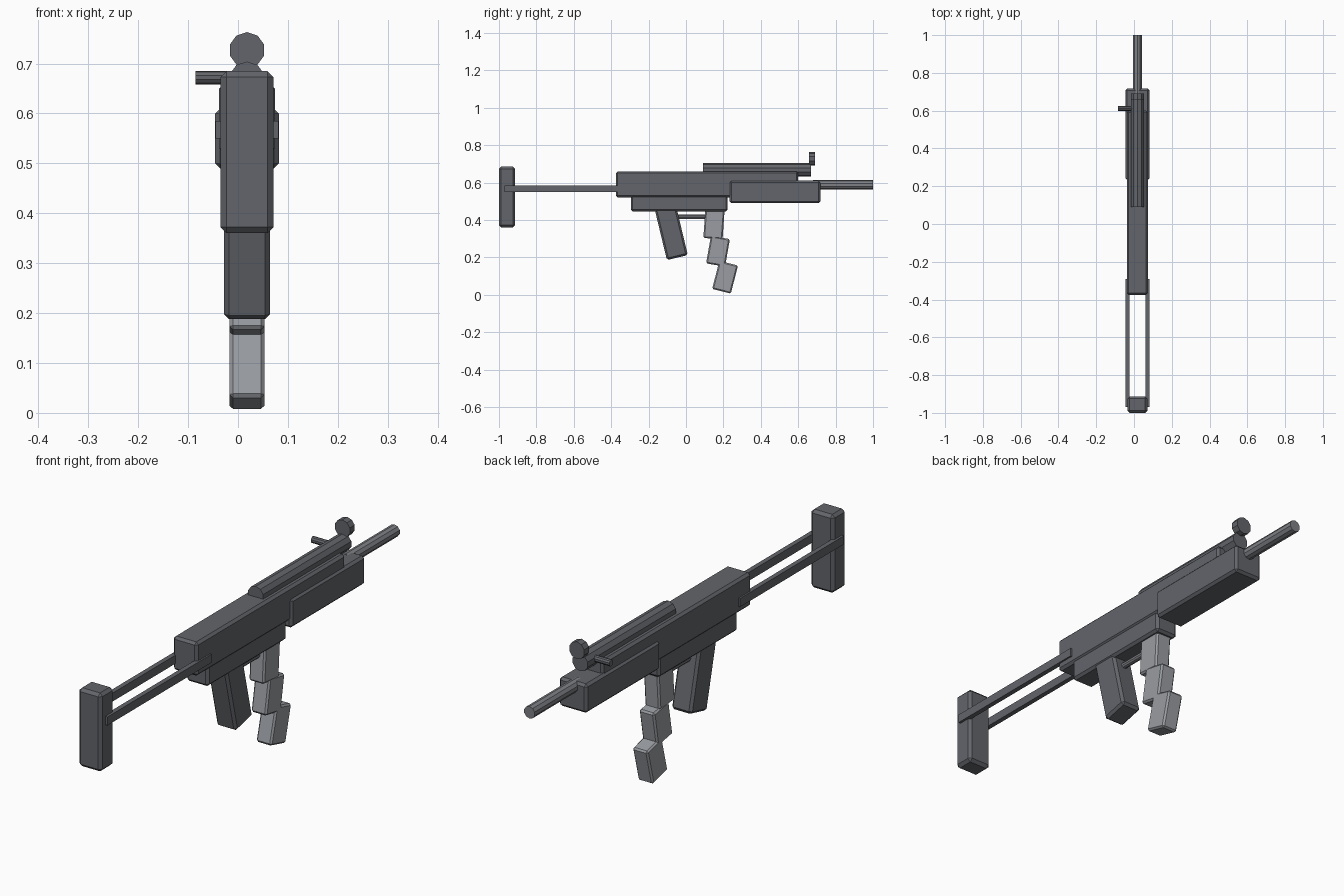
import bpy
import math
from mathutils import Matrix, Vector

cube = bpy.data.objects.get("Cube")
if cube:
    bpy.data.objects.remove(cube, do_unlink=True)

CX = 0.018  # shared centre line of the body


def material(name, colour):
    m = bpy.data.materials.new(name)
    m.use_nodes = True
    m.diffuse_color = colour
    bsdf = m.node_tree.nodes["Principled BSDF"]
    bsdf.inputs["Base Color"].default_value = colour
    bsdf.inputs["Roughness"].default_value = 0.7
    return m


DARK = material("dark_grey", (0.125, 0.13, 0.145, 1))
STEEL = material("steel_grey", (0.21, 0.215, 0.235, 1))
LIGHT = material("light_grey", (0.32, 0.335, 0.36, 1))


def box(name, mat, centre, size, tilt=0, bevel=0.01):
    """Box with chamfered edges, tilted about the x axis."""
    bpy.ops.mesh.primitive_cube_add(size=1)
    ob = bpy.context.object
    ob.name = name
    ob.data.transform(Matrix.Diagonal((*size, 1)))
    ob.location = centre
    ob.rotation_euler.x = math.radians(tilt)
    ob.data.materials.append(mat)
    if bevel:
        mod = ob.modifiers.new("chamfer", 'BEVEL')
        mod.width = bevel
        mod.segments = 1
    return ob


def span(name, mat, half_width, y, z, bevel=0.01):
    """Upright box on the centre line between two y and two z limits."""
    centre = (CX, sum(y) / 2, sum(z) / 2)
    return box(name, mat, centre, (half_width * 2, y[1] - y[0], z[1] - z[0]), 0, bevel)


def rod(name, mat, start, end, radius, sides=10):
    """Faceted cylinder between two points."""
    a, b = Vector(start), Vector(end)
    bpy.ops.mesh.primitive_cylinder_add(vertices=sides, radius=radius, depth=(b - a).length)
    ob = bpy.context.object
    ob.name = name
    ob.location = (a + b) / 2
    ob.rotation_euler = (b - a).to_track_quat('Z', 'Y').to_euler()
    ob.data.materials.append(mat)
    return ob


# Body
span("receiver", DARK, 0.056, (-0.375, 0.6), (0.52, 0.66))
span("lower_receiver", DARK, 0.05, (-0.295, 0.223), (0.445, 0.54))
span("handguard", DARK, 0.064, (0.232, 0.718), (0.49, 0.61))

# Stock and its two side struts
span("stock", DARK, 0.053, (-1.0, -0.913), (0.36, 0.685), 0.012)
for side, label in ((-1, "right"), (1, "left")):
    box(label + "_stock_strut", DARK, (CX + side * 0.053, -0.63, 0.567),
        (0.02, 0.68, 0.035), bevel=0)

# Barrel, top tube, sight and side handle
rod("barrel", STEEL, (CX, 0.68, 0.588), (CX, 1.0, 0.588), 0.025)
rod("top_tube", DARK, (CX, 0.09, 0.668), (CX, 0.668, 0.668), 0.036)
rod("front_sight", DARK, (CX, 0.658, 0.727), (CX, 0.69, 0.727), 0.036)
rod("side_handle", DARK, (-0.085, 0.611, 0.672), (CX, 0.611, 0.672), 0.0135)

# Grip and trigger
box("grip", DARK, (CX, -0.08, 0.34), (0.092, 0.115, 0.29), 13.5)
rod("trigger", STEEL, (CX, -0.06, 0.417), (CX, 0.11, 0.417), 0.013)

# Stepped magazine: y, z, height, tilt of each segment
segments = ((0.15, 0.385, 0.17, -4), (0.171, 0.233, 0.15, -10), (0.209, 0.094, 0.155, -14.5))
for i, (y, z, height, tilt) in enumerate(segments):
    box(f"magazine_segment_{i + 1}", LIGHT, (CX, y, z), (0.07, 0.103, height), tilt, 0.007)
